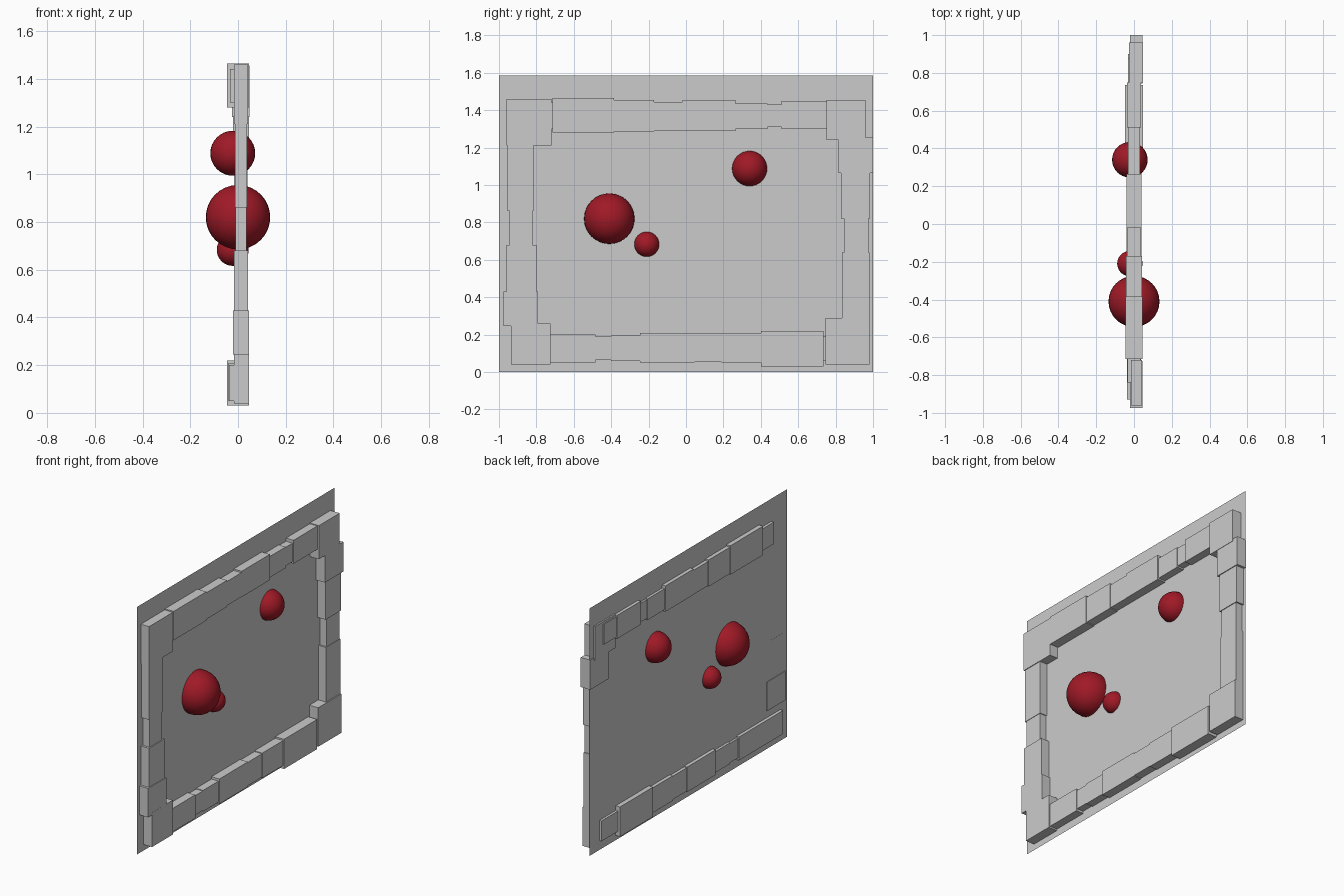
import bpy

PLANE_X = -0.0165


def block(name, y0, y1, z0, z1, cx, half):
    bpy.ops.mesh.primitive_cube_add(size=1, location=(cx, (y0 + y1) / 2, (z0 + z1) / 2))
    ob = bpy.context.object
    ob.name = name
    ob.scale = (2 * half, y1 - y0, z1 - z0)
    bpy.ops.object.transform_apply(location=False, rotation=False, scale=True)


def row(name, spans):
    # horizontal stones: depth follows height
    for i, (y0, y1, z0, z1) in enumerate(spans):
        block(f"{name}_{i + 1}", y0, y1, z0, z1, 0, 0.245 * (z1 - z0))


def column(name, spans):
    # upright stones: depth follows width
    for i, (y0, y1, z0, z1) in enumerate(spans):
        block(f"{name}_{i + 1}", y0, y1, z0, z1, 0.012, 0.182 * (y1 - y0))


# thin wall panel
bpy.ops.mesh.primitive_plane_add(size=1, location=(PLANE_X, 0, 0.7925), rotation=(0, 1.5707963, 0))
panel = bpy.context.object
panel.name = "wall_panel"
panel.scale = (1.585, 2, 1)
bpy.ops.object.transform_apply(location=False, rotation=True, scale=True)

# stone border
row("top_stone", [
    (-0.84, -0.715, 1.30, 1.44), (-0.715, -0.385, 1.28, 1.465),
    (-0.385, -0.17, 1.285, 1.455), (-0.17, -0.02, 1.29, 1.445),
    (-0.02, 0.265, 1.29, 1.455), (0.265, 0.435, 1.30, 1.435),
    (0.435, 0.51, 1.31, 1.43), (0.51, 0.75, 1.30, 1.45),
    (0.75, 0.875, 1.31, 1.44)])
row("bottom_stone", [
    (-0.93, -0.485, 0.05, 0.20), (-0.485, -0.40, 0.065, 0.19),
    (-0.40, -0.245, 0.06, 0.195), (-0.245, 0.045, 0.05, 0.21),
    (0.045, 0.19, 0.055, 0.205), (0.19, 0.40, 0.05, 0.21),
    (0.40, 0.735, 0.03, 0.22), (0.735, 0.90, 0.06, 0.19)])
column("near_side_stone", [
    (-0.955, -0.815, 0.86, 1.21), (-0.945, -0.82, 0.68, 0.86),
    (-0.96, -0.80, 0.43, 0.68), (-0.975, -0.79, 0.245, 0.43)])
column("far_side_stone", [
    (0.815, 1.0, 1.065, 1.255), (0.83, 0.985, 0.82, 1.065),
    (0.845, 0.975, 0.64, 0.82), (0.835, 0.98, 0.28, 0.64)])

# corner stones
block("corner_near_top", -0.96, -0.72, 1.21, 1.46, 0.013, 0.029)
block("corner_near_bottom", -0.935, -0.725, 0.04, 0.26, 0.015, 0.031)
block("corner_far_top", 0.75, 0.96, 1.24, 1.455, 0.011, 0.037)
block("corner_far_bottom", 0.745, 0.98, 0.04, 0.29, 0.015, 0.031)

# red balls
red = bpy.data.materials.new("red")
red.diffuse_color = (0.35, 0.01, 0.02, 1)
for i, (x, y, z, r) in enumerate([(0, -0.41, 0.82, 0.135),
                                  (-0.022, 0.34, 1.088, 0.094),
                                  (-0.022, -0.21, 0.683, 0.067)]):
    bpy.ops.mesh.primitive_uv_sphere_add(segments=32, ring_count=16, radius=r, location=(x, y, z))
    ball = bpy.context.object
    ball.name = f"red_ball_{i + 1}"
    ball.data.materials.append(red)
    bpy.ops.object.shade_smooth()
